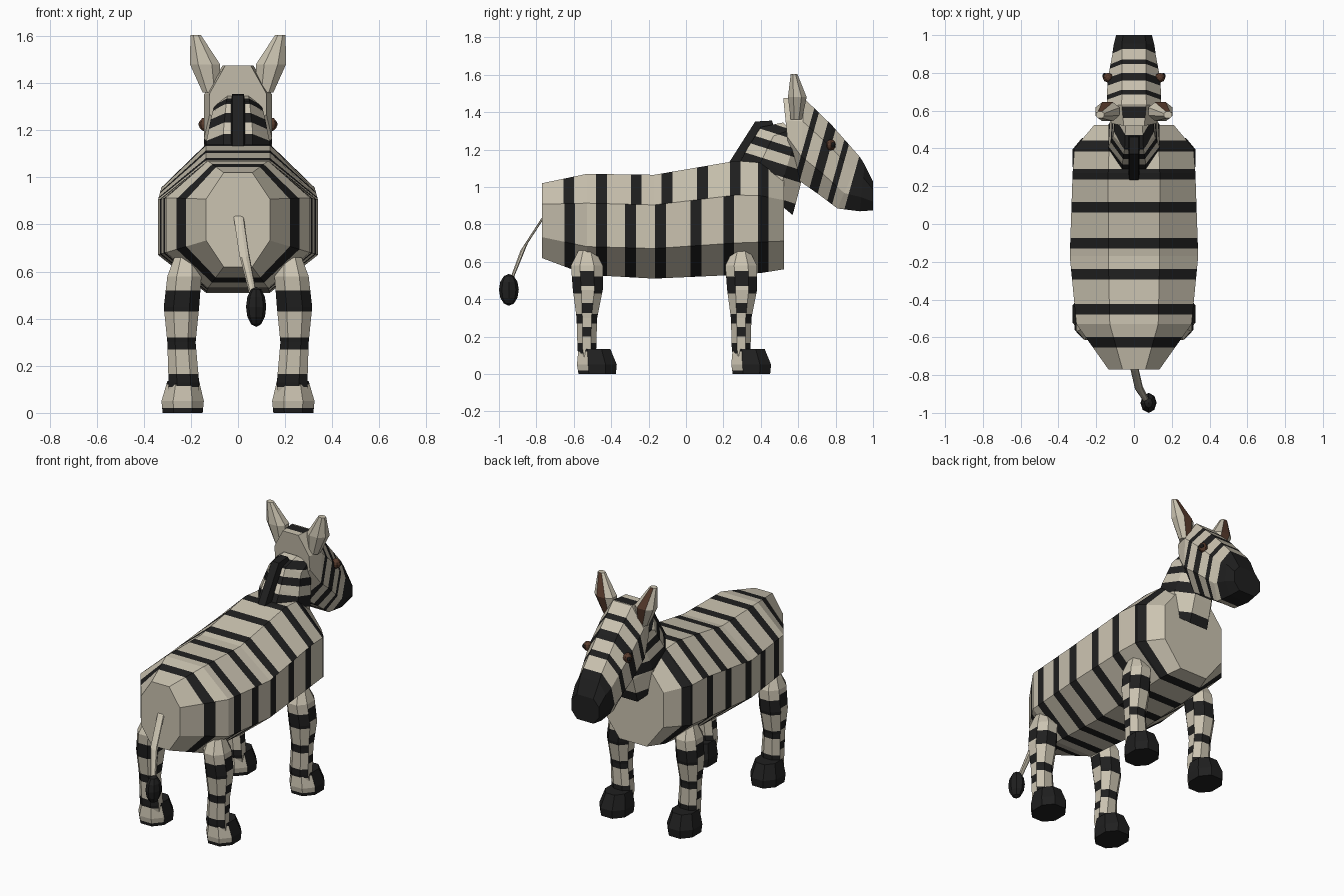
import bpy, bmesh
from mathutils import Vector

cube = bpy.data.objects.get("Cube")
if cube:
    bpy.data.objects.remove(cube)


def material(name, color):
    m = bpy.data.materials.new(name)
    m.use_nodes = True
    m.diffuse_color = (*color, 1)
    bsdf = next(n for n in m.node_tree.nodes if n.type == 'BSDF_PRINCIPLED')
    bsdf.inputs["Base Color"].default_value = (*color, 1)
    bsdf.inputs["Roughness"].default_value = 0.9
    return m


CREAM = material("cream_coat", (0.60, 0.55, 0.44))
BLACK = material("black_coat", (0.014, 0.014, 0.014))
BROWN = material("dark_brown", (0.10, 0.045, 0.026))


def ring(top, bot, w, cx=0, flat=0.45, hi=0.72, lo=0.3):
    """Octagon between two (y, z) points, w wide to each side of cx."""
    a, b = Vector((cx, *top)), Vector((cx, *bot))
    half = [(flat, 1), (1, hi), (1, lo), (flat, 0)]
    outline = half + [(-x, f) for x, f in reversed(half)]
    return [b.lerp(a, f) + Vector((x * w, 0, 0)) for x, f in outline]


def loft(rings):
    bm = bmesh.new()
    loops = [[bm.verts.new(p) for p in r] for r in rings]
    for a, b in zip(loops, loops[1:]):
        n = len(a)
        for i in range(n):
            bm.faces.new((a[i], a[(i + 1) % n], b[(i + 1) % n], b[i]))
    bm.faces.new(loops[0])
    bm.faces.new(loops[-1])
    bmesh.ops.recalc_face_normals(bm, faces=bm.faces)
    bm.normal_update()
    return bm


def stripe(bm, axis, bands, pick=lambda f: True, index=1):
    """Cut the picked faces along each band and colour the faces inside."""
    axis = Vector(axis)
    for band in bands:
        for d in band:
            faces = [f for f in bm.faces if pick(f)]
            geom = set(faces)
            for f in faces:
                geom.update(f.edges)
                geom.update(f.verts)
            bmesh.ops.bisect_plane(bm, geom=list(geom), dist=1e-5,
                                   plane_co=axis * d / axis.length_squared, plane_no=axis)
            bm.normal_update()
    for f in bm.faces:
        t = f.calc_center_median().dot(axis)
        if pick(f) and any(a < t < b for a, b in bands):
            f.material_index = index


def finish(name, bm, mats):
    me = bpy.data.meshes.new(name)
    bm.to_mesh(me)
    bm.free()
    for m in mats:
        me.materials.append(m)
    ob = bpy.data.objects.new(name, me)
    bpy.context.collection.objects.link(ob)
    return ob


def ball(name, center, size, mat, segments=8):
    bm = bmesh.new()
    bmesh.ops.create_uvsphere(bm, u_segments=segments, v_segments=6, radius=1)
    for v in bm.verts:
        v.co = Vector(center) + v.co * Vector(size)
    return finish(name, bm, [mat])


def spans(starts, width):
    return [(s, s + width) for s in starts]


# Body: y, top, bottom, half width, flat share
body = loft([ring((y, t), (y, b), w, 0, fl, hi, lo) for y, t, b, w, fl, hi, lo in [
    (-0.77, 1.02, 0.62, 0.135, 0.45, 0.72, 0.28),
    (-0.53, 1.07, 0.53, 0.305, 0.42, 0.71, 0.28),
    (-0.17, 1.065, 0.51, 0.34, 0.40, 0.71, 0.29),
    (0.27, 1.14, 0.53, 0.325, 0.42, 0.70, 0.28),
    (0.40, 1.13, 0.54, 0.315, 0.42, 0.70, 0.28),
    (0.525, 1.08, 0.56, 0.21, 0.45, 0.71, 0.29)]])
stripe(body, (0, 1, 0), spans([-0.655, -0.48, -0.295, -0.13, 0.06, 0.235, 0.385], 0.057),
       lambda f: f.normal.z > 0.3)
stripe(body, (0, 1, 0), spans([-0.65, -0.48, -0.325, -0.165, 0.025, 0.2, 0.385], 0.057),
       lambda f: f.normal.z <= 0.3 and abs(f.normal.y) < 0.95)
finish("body", body, [CREAM, BLACK])

# Neck
neck = loft([
    ring((0.27, 1.10), (0.57, 0.85), 0.14),
    ring((0.33, 1.21), (0.61, 1.00), 0.135),
    ring((0.40, 1.32), (0.64, 1.15), 0.11),
    ring((0.52, 1.345), (0.65, 1.20), 0.10)])
stripe(neck, (0, 0.3, 0.95), [(0.97, 1.04), (1.155, 1.22), (1.275, 1.32), (1.365, 1.41)])
finish("neck", neck, [CREAM, BLACK])

# Mane ridge along the back of the neck
mane = loft([
    ring((0.23, 1.13), (0.32, 1.06), 0.03, flat=0.8),
    ring((0.37, 1.35), (0.45, 1.25), 0.03, flat=0.8),
    ring((0.46, 1.355), (0.49, 1.25), 0.03, flat=0.8)])
finish("mane", mane, [BLACK])

# Head
head = loft([
    ring((0.52, 1.475), (0.55, 1.18), 0.12, hi=0.6),
    ring((0.63, 1.475), (0.61, 1.03), 0.145),
    ring((0.78, 1.33), (0.71, 0.96), 0.14),
    ring((0.93, 1.16), (0.81, 0.885), 0.115, flat=0.55),
    ring((0.955, 1.12), (0.93, 0.87), 0.108, flat=0.6),
    ring((1.0, 1.03), (1.0, 0.875), 0.095, flat=0.6)])
stripe(head, (0, 0.96, -0.27), [(0.275, 0.305), (0.365, 0.415), (0.475, 0.505), (0.575, 0.9)])
stripe(head, (0, 0.96, -0.27), [(0.14, 0.2)], lambda f: f.normal.z > 0.85)
finish("head", head, [CREAM, BLACK])

# Legs and hooves
LEG = [(0.66, 0.25, 0.34, 0.17, 0.27), (0.58, 0.21, 0.38, 0.155, 0.30),
       (0.45, 0.22, 0.38, 0.165, 0.315), (0.30, 0.24, 0.35, 0.18, 0.30),
       (0.13, 0.245, 0.345, 0.165, 0.295), (0.05, 0.26, 0.36, 0.17, 0.30)]
HOOF = [(0.135, 0.25, 0.42, 0.165, 0.30), (0.05, 0.242, 0.455, 0.145, 0.325),
        (0.0, 0.25, 0.45, 0.15, 0.32)]


def limb(rows, side, shift):
    return loft([ring((y1 + shift, z), (y0 + shift, z), (x1 - x0) / 2, side * (x0 + x1) / 2,
                      lo=0.28) for z, y0, y1, x0, x1 in rows])


for side, lr in ((1, "left"), (-1, "right")):
    for shift, fb in ((0, "front"), (-0.825, "rear")):
        leg = limb(LEG, side, shift)
        stripe(leg, (0, 0, 1), [(0.43, 0.52), (0.27, 0.32), (0.11, 0.165)],
               lambda f: abs(f.normal.x) <= 0.8)
        stripe(leg, (0, 0, 1), [(0.47, 0.55), (0.325, 0.38), (0.2, 0.25)],
               lambda f: abs(f.normal.x) > 0.8)
        finish(f"{fb}_{lr}_leg", leg, [CREAM, BLACK])
        hoof = limb(HOOF, side, shift)
        stripe(hoof, (0, 0, 1), [(0.02, 0.12)], lambda f: f.normal.y < -0.4)
        finish(f"{fb}_{lr}_hoof", hoof, [BLACK, CREAM])

    # Ear with a brown inside
    ear = loft([ring((y1, z), (y0, z), w, side * x) for z, y0, y1, x, w in [
        (1.36, 0.56, 0.62, 0.115, 0.035), (1.48, 0.545, 0.645, 0.14, 0.064),
        (1.605, 0.56, 0.595, 0.18, 0.022)]])
    for f in ear.faces:
        f.material_index = int(f.normal.y > 0.85)
    finish(f"{lr}_ear", ear, [CREAM, BROWN])

    # Eye and pupil
    ball(f"{lr}_eye", (side * 0.138, 0.775, 1.225), (0.028, 0.026, 0.03), BROWN)
    ball(f"{lr}_pupil", (side * 0.155, 0.785, 1.225), (0.013, 0.015, 0.015), BLACK)

# Tail and tuft
tail = loft([ring((y + r, z + r), (y - r, z - r), r, x) for x, y, z, r in [
    (0, -0.755, 0.85, 0.02), (0.025, -0.865, 0.68, 0.02), (0.065, -0.935, 0.50, 0.014)]])
finish("tail", tail, [CREAM])
ball("tail_tuft", (0.077, -0.947, 0.45), (0.043, 0.053, 0.085), BLACK)
